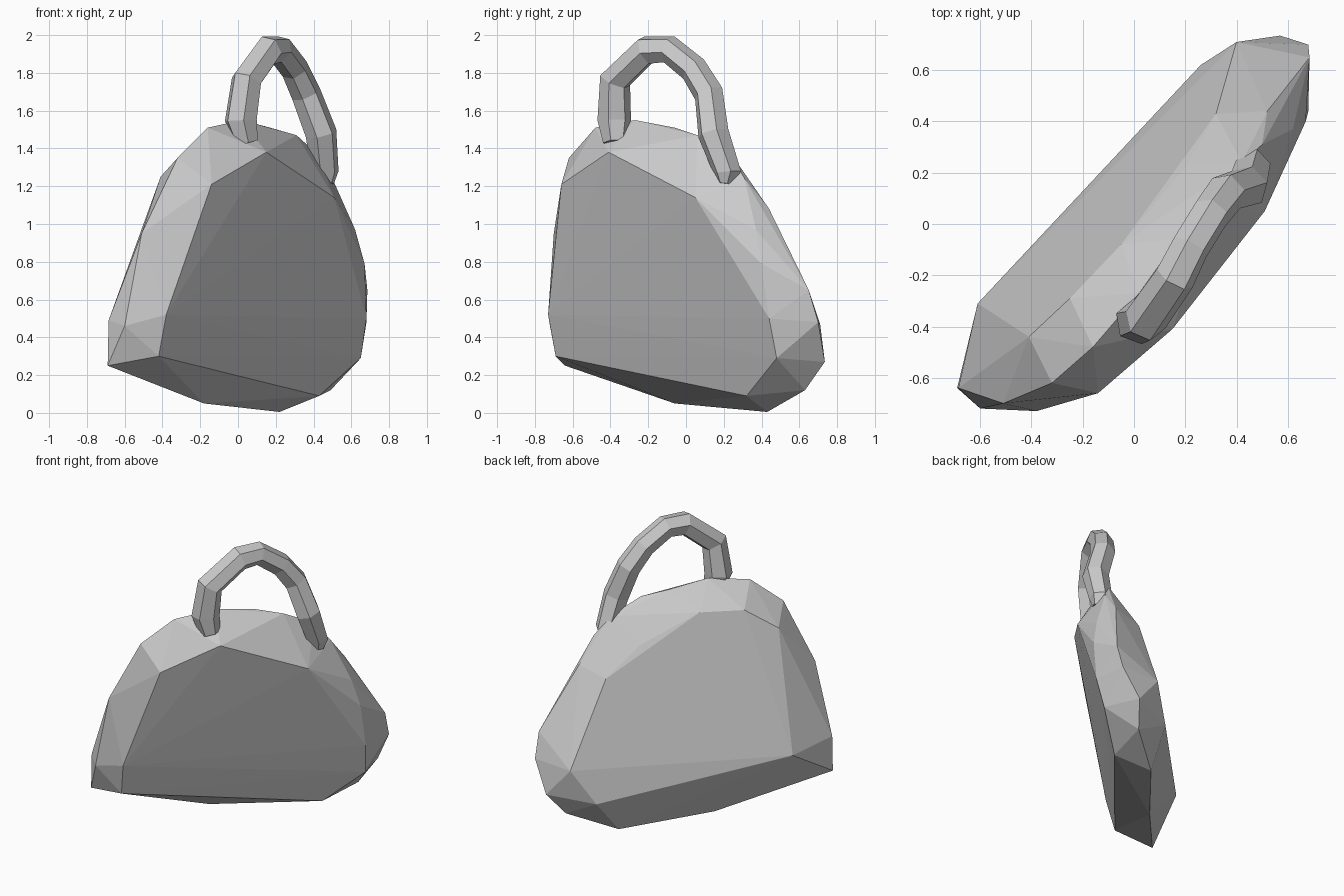
import bpy
import bmesh

if "Cube" in bpy.data.objects:
    bpy.data.objects.remove(bpy.data.objects["Cube"])

# Bag body: three outlines (front panel, widest rim, back panel) wrapped in a faceted skin
front_panel = [(-.42, -.69, .30), (-.38, -.73, .52), (-.14, -.66, 1.21), (.15, -.41, 1.38),
               (.51, .05, 1.14), (.68, .44, .50), (.65, .48, .29), (.43, .32, .09)]
rim = [(-.18, -.06, .05), (.22, .43, .005), (.49, .63, .12), (.57, .735, .27),
       (.68, .70, .48), (.685, .65, .65), (.67, .40, .79), (.62, .37, .97),
       (.52, .44, 1.08), (.50, .31, 1.24), (.42, .24, 1.37), (.31, .06, 1.47),
       (.17, -.06, 1.51), (.02, -.27, 1.55), (-.16, -.48, 1.51), (-.32, -.62, 1.35),
       (-.51, -.70, .95), (-.60, -.72, .46), (-.69, -.64, .25), (-.685, -.64, .49)]
back_panel = [(-.61, -.31, .46), (-.41, -.44, 1.25), (-.25, -.29, 1.39), (-.05, -.08, 1.40),
              (.20, .22, 1.22), (.32, .43, 1.03), (.40, .71, .47), (.26, .62, .24)]


def faceted_hull(name, outlines):
    bm = bmesh.new()
    for outline in outlines:
        for p in outline:
            bm.verts.new(p)
    bmesh.ops.convex_hull(bm, input=bm.verts[:])
    loose = [v for v in bm.verts if not v.link_faces]
    bmesh.ops.delete(bm, geom=loose, context='VERTS')
    bmesh.ops.recalc_face_normals(bm, faces=bm.faces[:])
    mesh = bpy.data.meshes.new(name)
    bm.to_mesh(mesh)
    bm.free()
    obj = bpy.data.objects.new(name, mesh)
    bpy.context.collection.objects.link(obj)
    return obj


def faceted_tube(name, path, sides_level=1):
    curve = bpy.data.curves.new(name + "_path", 'CURVE')
    curve.dimensions = '3D'
    curve.bevel_depth = 1.0
    curve.bevel_resolution = sides_level
    curve.use_fill_caps = True
    spline = curve.splines.new('POLY')
    spline.points.add(len(path) - 1)
    for point, (x, y, z, r) in zip(spline.points, path):
        point.co = (x, y, z, 1)
        point.radius = r
    temp = bpy.data.objects.new(name + "_temp", curve)
    bpy.context.collection.objects.link(temp)
    deps = bpy.context.evaluated_depsgraph_get()
    mesh = bpy.data.meshes.new_from_object(temp.evaluated_get(deps))
    bpy.data.objects.remove(temp)
    for poly in mesh.polygons:
        poly.use_smooth = False
    obj = bpy.data.objects.new(name, mesh)
    bpy.context.collection.objects.link(obj)
    return obj


faceted_hull("bag_body", [front_panel, rim, back_panel])

# Carrying handle: x, y, z, thickness along the arch
handle_path = [(.045, -.375, 1.43, .065), (.015, -.38, 1.55, .09), (.045, -.375, 1.76, .085),
               (.16, -.21, 1.92, .08), (.22, -.09, 1.925, .075), (.30, .04, 1.82, .075),
               (.36, .12, 1.69, .08), (.44, .145, 1.48, .085), (.46, .22, 1.27, .075),
               (.47, .21, 1.21, .04)]
faceted_tube("handle", handle_path)
